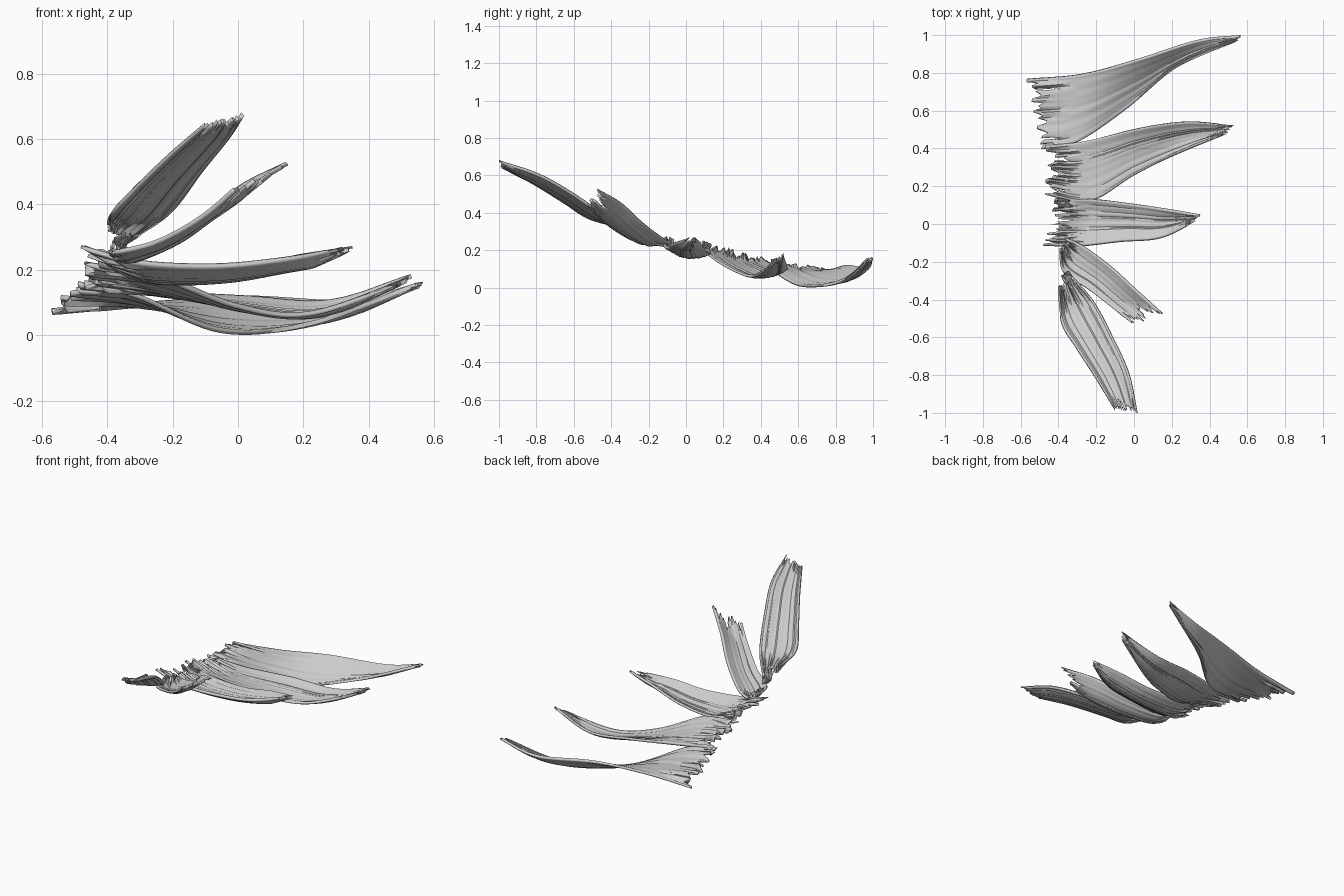
import bpy, bmesh, random
from mathutils import Vector

if "Cube" in bpy.data.objects:
    bpy.data.objects.remove(bpy.data.objects["Cube"])

COLS, ROWS = 28, 44


def spline(pts, t):
    """Catmull-Rom point on a rail, t from 0 (root) to 1 (tip)."""
    f = t * (len(pts) - 1)
    i = min(int(f), len(pts) - 2)
    f -= i
    b, c = pts[i], pts[i + 1]
    a = pts[i - 1] if i > 0 else 2 * b - c
    d = pts[i + 2] if i + 2 < len(pts) else 2 * c - b
    return 0.5 * (2 * b + (c - a) * f + (2 * a - 5 * b + 4 * c - d) * f * f
                  + (3 * b - a - 3 * c + d) * f ** 3)


def blade(name, far, near, dip, root_rag, tip_rag, seed):
    """Thin curved splinter lofted between two edge rails, with frayed ends."""
    rnd = random.Random(seed)
    far, near = [Vector(p) for p in far], [Vector(p) for p in near]
    start = [rnd.uniform(0, root_rag) for _ in range(COLS + 1)]
    end = [1 - rnd.uniform(0, tip_rag) for _ in range(COLS + 1)]
    start[0] = start[1] = start[-1] = 0
    end[0] = 1
    ridge = [rnd.uniform(-0.003, 0.003) for _ in range(COLS + 1)]
    fray = [rnd.uniform(-0.02, 0.02) for _ in range(COLS + 1)]
    fray[0] = fray[-1] = 0
    # short slits between columns at the frayed ends
    slit_a = [rnd.choice((0, 0, 0, 0, 0, 4)) for _ in range(COLS)]
    slit_b = [rnd.choice((0, 0, 0, 0, 0, 3)) for _ in range(COLS)]
    for j in (0, 1, COLS - 1):
        slit_a[j] = slit_b[j] = 0
    bm = bmesh.new()
    grid = []
    for j in range(COLS + 1):
        v = j / COLS
        col = []
        for i in range(ROWS + 1):
            t = i / ROWS
            u = start[j] * (1 - t) + end[j] * t
            p = spline(far, u).lerp(spline(near, u), v)
            p.z -= dip * 4 * v * (1 - v) * min(1, 4 * u, 5 * (1 - u) + 0.2)
            p.z += ridge[j] * (1 - 0.5 * t) + fray[j] * max(0, 1 - t / 0.2)
            col.append(bm.verts.new(p))
        grid.append(col)
    for j in range(COLS):
        for i in range(slit_a[j], ROWS - slit_b[j]):
            bm.faces.new((grid[j][i], grid[j + 1][i],
                          grid[j + 1][i + 1], grid[j][i + 1]))
    bmesh.ops.delete(bm, geom=[w for w in bm.verts if not w.link_faces],
                     context='VERTS')
    mesh = bpy.data.meshes.new(name)
    bm.to_mesh(mesh)
    bm.free()
    ob = bpy.data.objects.new(name, mesh)
    bpy.context.collection.objects.link(ob)
    mod = ob.modifiers.new("thickness", 'SOLIDIFY')
    mod.thickness, mod.offset = 0.014, 0
    bpy.ops.object.select_all(action='DESELECT')
    bpy.context.view_layer.objects.active = ob
    ob.select_set(True)
    bpy.ops.object.shade_smooth_by_angle(angle=0.6)


# Longest blade, at the back
blade("blade_1",
      [(-.57, .765, .075), (-.27, .795, .095), (.02, .87, .115), (.34, .97, .105), (.565, .995, .16)],
      [(-.49, .40, .16), (-.31, .43, .12), (-.05, .605, .012), (.22, .825, .035), (.55, .975, .155)],
      0.018, .07, .03, 1)
# Second blade
blade("blade_2",
      [(-.47, .41, .15), (-.25, .44, .13), (.02, .505, .115), (.28, .54, .103), (.53, .52, .18)],
      [(-.47, .16, .22), (-.24, .12, .18), (0, .26, .09), (.22, .37, .068), (.52, .495, .17)],
      0.022, .09, .06, 2)
# Middle blade
blade("blade_3",
      [(-.42, .12, .22), (-.24, .13, .185), (-.02, .105, .195), (.18, .075, .24), (.35, .045, .268)],
      [(-.48, -.11, .27), (-.30, -.115, .225), (-.07, -.09, .215), (.14, -.07, .235), (.33, .02, .27)],
      0.038, .13, .08, 3)
# Fourth blade, rising to the front
blade("blade_4",
      [(-.36, -.08, .25), (-.27, -.12, .262), (-.12, -.23, .345), (.01, -.35, .455), (.15, -.475, .525)],
      [(-.39, -.13, .26), (-.37, -.26, .255), (-.25, -.34, .285), (-.12, -.44, .355), (0, -.535, .455)],
      0.03, .08, .11, 4)
# Fifth blade, highest at the front
blade("blade_5",
      [(-.33, -.28, .30), (-.21, -.42, .375), (-.11, -.61, .505), (-.03, -.79, .605), (.015, -1.0, .675)],
      [(-.395, -.33, .335), (-.385, -.52, .375), (-.31, -.65, .455), (-.20, -.82, .56), (-.10, -.985, .645)],
      0.012, .07, .05, 5)
# Small loose chips at the joints
blade("chip_1", [(-.42, .13, .23), (-.38, .13, .22), (-.34, .12, .21)],
      [(-.40, .09, .24), (-.37, .09, .23), (-.33, .09, .21)], 0.005, .3, .3, 6)
blade("chip_2", [(-.35, -.25, .28), (-.33, -.28, .29), (-.30, -.33, .31)],
      [(-.38, -.27, .28), (-.37, -.30, .30), (-.34, -.34, .32)], 0.005, .3, .3, 7)
